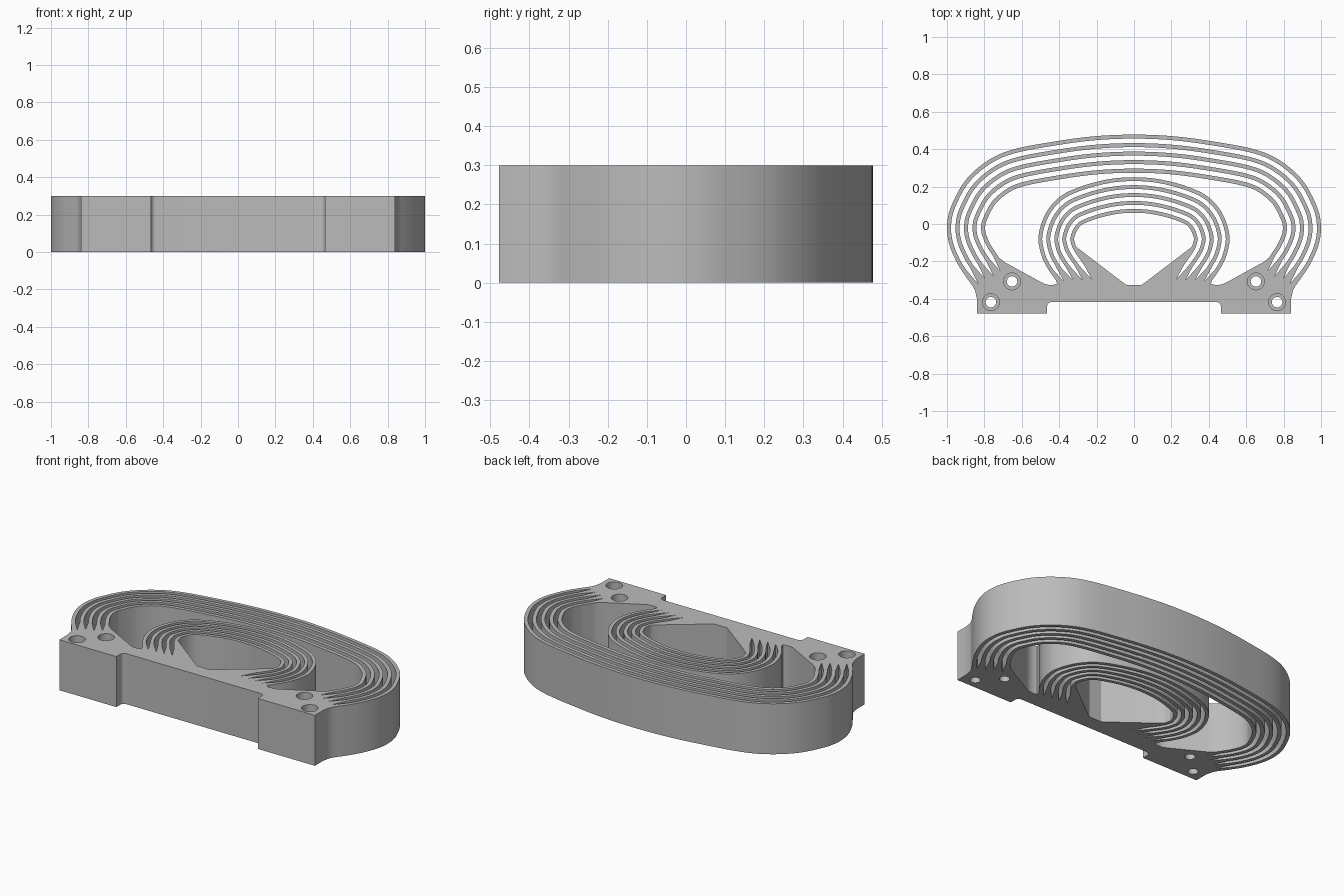
import bpy, bmesh, math
from mathutils import Vector

cube = bpy.data.objects.get("Cube")
if cube:
    bpy.data.objects.remove(cube, do_unlink=True)

HEIGHT = 0.3

grey = bpy.data.materials.new("plain grey")
grey.use_nodes = True
grey.diffuse_color = (0.5, 0.5, 0.5, 1)
grey.node_tree.nodes["Principled BSDF"].inputs["Base Color"].default_value = (0.5, 0.5, 0.5, 1)


def smooth(points, steps=8):
    """Smooth curve through points, starting level on the mirror line."""
    p = [Vector(q) for q in points]
    p = [Vector((-p[1].x, p[1].y))] + p + [2 * p[-1] - p[-2]]
    out = []
    for a, b, c, d in zip(p, p[1:], p[2:], p[3:]):
        for k in range(steps):
            t = k / steps
            out.append(0.5 * (2 * b + (c - a) * t + (2 * a - 5 * b + 4 * c - d) * t**2
                              + (3 * b - a - 3 * c + d) * t**3))
    return out + [p[-2]]


def inset(path, distance):
    """Move a path inward; distance may be a number or one value per point."""
    out = []
    for i, q in enumerate(path):
        t = path[min(i + 1, len(path) - 1)] - path[max(i - 1, 0)]
        t = Vector((1, 0)) if i == 0 else t.normalized()
        d = distance[i] if isinstance(distance, list) else distance
        out.append(q + Vector((t.y, -t.x)) * d)
    return out


def above(path, y):
    return [q for q in path if q.y > y]


def mirrored(half):
    """Close a right-hand chain with its left-hand copy."""
    half = [Vector(q) for q in half]
    return half + [Vector((-q.x, q.y)) for q in reversed(half) if q.x > 1e-5]


def slot(path, middle, width, end_y):
    """Thin arched slot whose two ends taper to a point."""
    n = len(above(inset(path, middle), end_y))
    path = path[:n]
    centre = inset(path, middle)
    left, halves = 0, [0]
    for a, b in zip(reversed(centre), list(reversed(centre))[1:]):
        left += (a - b).length
        halves.insert(0, width / 2 * min(1, left / 0.09))
    outer = inset(path, [middle - h for h in halves])
    inner = inset(path, [middle + h for h in halves])
    return mirrored(outer + inner[-2::-1])


def circle(x, y, r, n=32):
    return [Vector((x + r * math.cos(math.tau * k / n), y + r * math.sin(math.tau * k / n)))
            for k in range(n)]


def prism(name, loops, height):
    """Extrude closed loops upward; inner loops become holes."""
    curve = bpy.data.curves.new(name, 'CURVE')
    curve.dimensions = '2D'
    curve.fill_mode = 'BOTH'
    curve.extrude = height / 2
    for loop in loops:
        s = curve.splines.new('POLY')
        s.points.add(len(loop) - 1)
        for p, q in zip(s.points, loop):
            p.co = (q.x, q.y, 0, 1)
        s.use_cyclic_u = True
    temp = bpy.data.objects.new(name + "_profile", curve)
    bpy.context.collection.objects.link(temp)
    bpy.context.view_layer.update()
    mesh = bpy.data.meshes.new_from_object(temp.evaluated_get(bpy.context.evaluated_depsgraph_get()))
    bpy.data.objects.remove(temp, do_unlink=True)
    bm = bmesh.new()
    bm.from_mesh(mesh)
    bmesh.ops.remove_doubles(bm, verts=bm.verts, dist=1e-5)
    bmesh.ops.translate(bm, verts=bm.verts, vec=(0, 0, height / 2))
    bmesh.ops.recalc_face_normals(bm, faces=bm.faces)
    bm.to_mesh(mesh)
    bm.free()
    mesh.materials.clear()
    mesh.materials.append(grey)
    obj = bpy.data.objects.new(name, mesh)
    bpy.context.collection.objects.link(obj)
    bpy.ops.object.select_all(action='DESELECT')
    obj.select_set(True)
    bpy.context.view_layer.objects.active = obj
    bpy.ops.object.shade_smooth_by_angle(angle=math.radians(30))
    return obj


# Contours of the large and small arches (right half)
large = [(0, .478), (.2, .47), (.4, .445), (.64, .4), (.78, .34), (.9, .235),
         (.975, .1), (.999, 0), (.99, -.1), (.95, -.2), (.9, -.28)]
small = [(0, .25), (.13, .24), (.27, .205), (.39, .15), (.47, .06), (.51, -.06),
         (.497, -.16), (.46, -.24), (.40, -.325)]
large_path = smooth(large + [(.84, -.37)])
small_path = smooth(small + [(.34, -.41)])

# Outer outline with square feet and the shallow front recess
fillet = [(.465 - .025 * math.sin(a), .025 * math.cos(a) - .445)
          for a in (0, .4, .8, 1.2)]
fillet = [(.44 + .025 * math.cos(a), -.442 + .025 * math.sin(a))
          for a in [k * math.pi / 12 for k in range(7)]]
outline = smooth(large + [(.855, -.345), (.84, -.4)]) + [(.84, -.478), (.465, -.478)] + fillet
loops = [mirrored(outline)]

# Slots that separate the five leaves of each arch
for i in range(4):
    loops.append(slot(large_path, .0335 + .0455 * i, .024, -.32 + .02 * i))
    loops.append(slot(small_path, .0315 + .0425 * i, .022, -.312 + .003 * i))

# Pocket between the arches
loops.append(mirrored(above(inset(large_path, .204), -.185)
                      + [(.69, -.205), (.5, -.309), (.475, -.321), (.455, -.325), (.43, -.325), (.412, -.32)]
                      + above(small_path, -.31)[::-1]))

# Central opening with a tapered floor
loops.append(mirrored(above(inset(small_path, .19), -.125)
                      + [(.275, -.148), (.06, -.312), (.04, -.325)]))

# Counterbored screw holes
holes = [(s * x, y) for s in (-1, 1) for x, y in ((.652, -.307), (.765, -.418))]
loops += [circle(x, y, .045) for x, y in holes]
prism("flexure_body", loops, HEIGHT)
for i, (x, y) in enumerate(holes):
    prism(f"screw_seat_{i + 1}", [circle(x, y, .045), circle(x, y, .028)], HEIGHT / 2)
